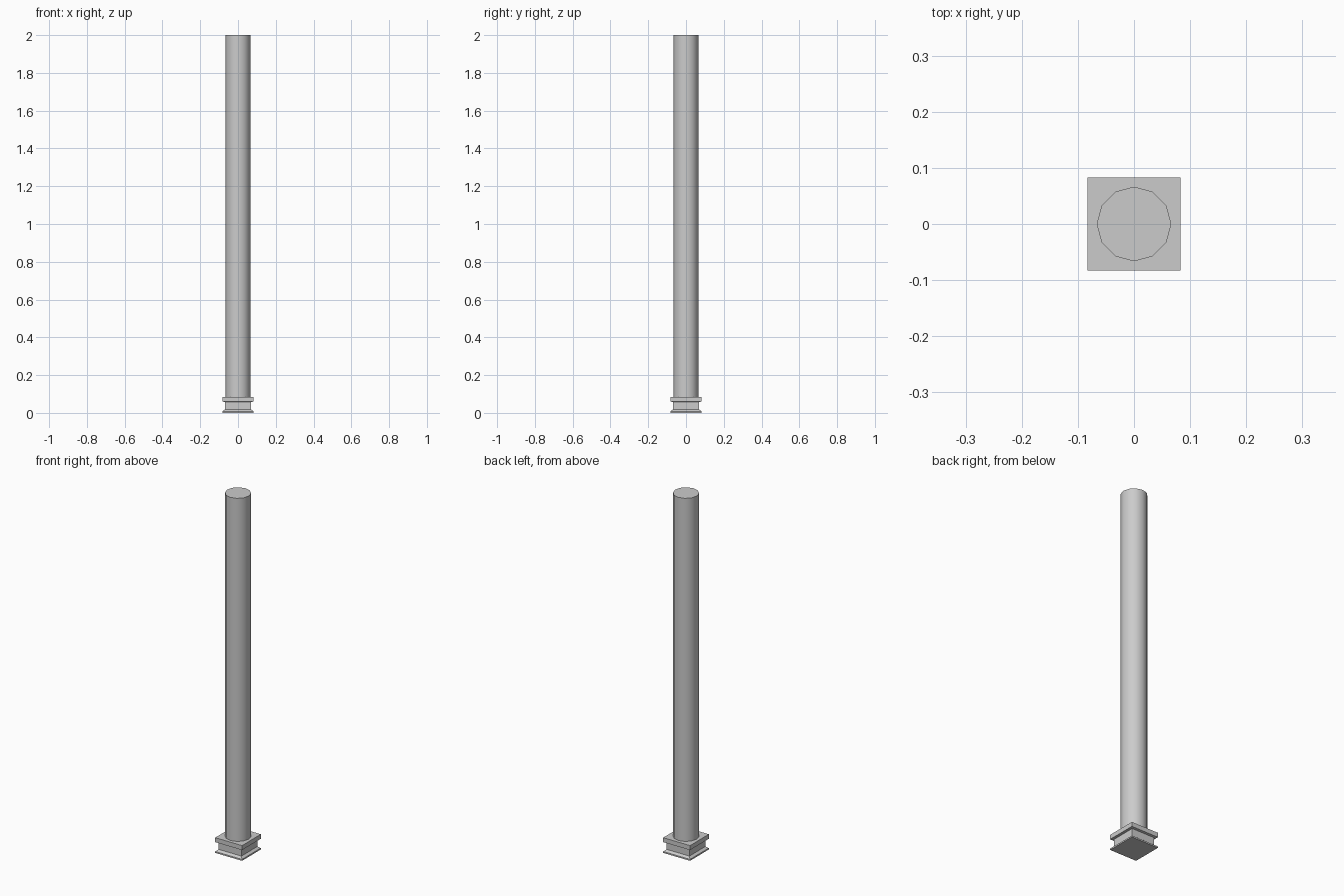
import bpy, bmesh, math

if "Cube" in bpy.data.objects:
    bpy.data.objects.remove(bpy.data.objects["Cube"])


def prism(name, sides, profile, turn=0.0):
    """Stack of regular rings from (apothem-or-radius, z) pairs, capped."""
    bm = bmesh.new()
    rings = []
    for r, z in profile:
        rings.append([bm.verts.new((r * math.cos(turn + 2 * math.pi * i / sides),
                                    r * math.sin(turn + 2 * math.pi * i / sides), z))
                      for i in range(sides)])
    for a, b in zip(rings, rings[1:]):
        for i in range(sides):
            j = (i + 1) % sides
            bm.faces.new((a[i], a[j], b[j], b[i]))
    bm.faces.new(rings[0][::-1])
    bm.faces.new(rings[-1])
    me = bpy.data.meshes.new(name)
    bm.to_mesh(me)
    bm.free()
    ob = bpy.data.objects.new(name, me)
    bpy.context.collection.objects.link(ob)
    return ob


# Square moulded base: thin foot, recessed neck, top plate (half width, z)
base = [(0.083, 0), (0.083, 0.008), (0.07, 0.018), (0.07, 0.058),
        (0.083, 0.060), (0.083, 0.085)]
prism("column_base", 4, [(h * math.sqrt(2), z) for h, z in base], math.pi / 4)

# Twelve-sided shaft, smooth round the sides
shaft = prism("column_shaft", 12, [(0.0665, 0.085), (0.0665, 2.0)])
bpy.context.view_layer.objects.active = shaft
shaft.select_set(True)
bpy.ops.object.shade_smooth_by_angle(angle=math.radians(40))
